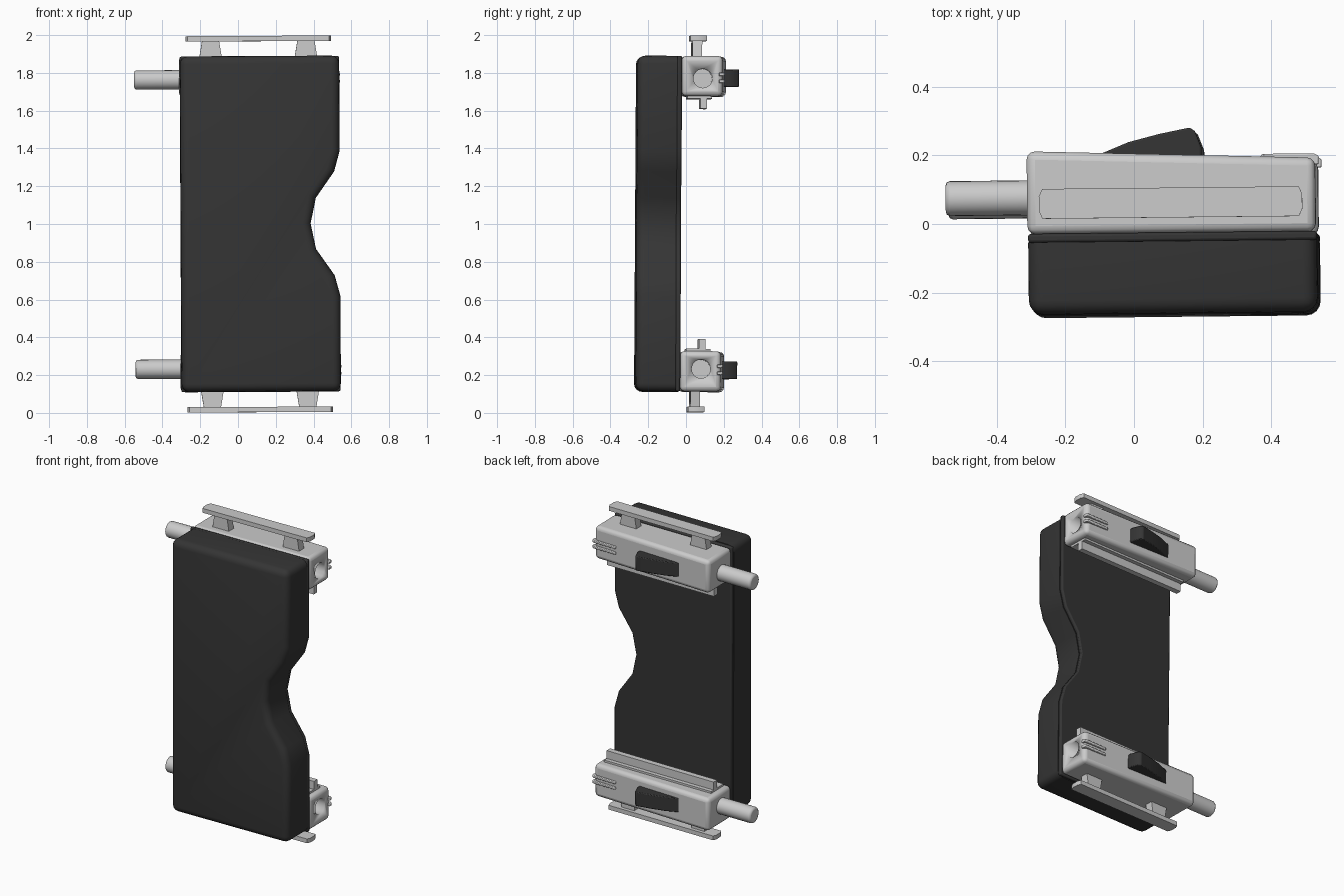
import bpy, bmesh, math
from mathutils import Matrix, Vector

if "Cube" in bpy.data.objects:
    bpy.data.objects.remove(bpy.data.objects["Cube"])

# the whole model leans very slightly
PIVOT = Vector((0.1, 0, 1))
TILT = (Matrix.Translation(PIVOT)
        @ Matrix.Rotation(math.radians(0.6), 4, 'Z')
        @ Matrix.Rotation(math.radians(-0.3), 4, 'Y')
        @ Matrix.Rotation(math.radians(-0.35), 4, 'X')
        @ Matrix.Translation(-PIVOT))

dark = bpy.data.materials.new("dark_grey")
dark.diffuse_color = (0.035, 0.035, 0.035, 1)
dark.use_nodes = True
dark.node_tree.nodes["Principled BSDF"].inputs["Base Color"].default_value = dark.diffuse_color


def finish(name, bm, mat=None, bevel=0.0, cutter=None, segments=2):
    bmesh.ops.recalc_face_normals(bm, faces=bm.faces)
    mesh = bpy.data.meshes.new(name)
    bm.to_mesh(mesh)
    bm.free()
    ob = bpy.data.objects.new(name, mesh)
    bpy.context.collection.objects.link(ob)
    ob.matrix_world = TILT
    if mat:
        mesh.materials.append(mat)
    if bevel:
        m = ob.modifiers.new("bevel", 'BEVEL')
        m.width, m.segments = bevel, segments
        m.limit_method, m.angle_limit = 'ANGLE', math.radians(40)
    if cutter:
        m = ob.modifiers.new("hole", 'BOOLEAN')
        m.operation, m.object, m.solver = 'DIFFERENCE', cutter, 'EXACT'
    bpy.ops.object.select_all(action='DESELECT')
    ob.select_set(True)
    bpy.context.view_layer.objects.active = ob
    bpy.ops.object.shade_smooth_by_angle(angle=math.radians(40))
    return ob


def prism(pts, lo, hi, axis):
    """Extrude a 2D outline: axis 'y' takes (x, z), axis 'z' takes (x, y)."""
    bm = bmesh.new()
    place = (lambda p, t: (p[0], t, p[1])) if axis == 'y' else (lambda p, t: (p[0], p[1], t))
    a = [bm.verts.new(place(p, lo)) for p in pts]
    b = [bm.verts.new(place(p, hi)) for p in pts]
    n = len(pts)
    bm.faces.new(a)
    bm.faces.new(b[::-1])
    for i in range(n):
        bm.faces.new((a[i], b[i], b[(i + 1) % n], a[(i + 1) % n]))
    return bm


def rect(x0, x1, y0, y1):
    return [(x0, y0), (x1, y0), (x1, y1), (x0, y1)]


def x_cylinder(x0, x1, y, z, r, sides=24):
    bm = bmesh.new()
    mat = Matrix.Translation(((x0 + x1) / 2, y, z)) @ Matrix.Rotation(math.pi / 2, 4, 'Y')
    bmesh.ops.create_cone(bm, cap_ends=True, segments=sides, radius1=r, radius2=r,
                          depth=x1 - x0, matrix=mat)
    return bm


# main panel: slab with a grip notch on the right edge
half = [(0.538, 0.888), (0.538, 0.385), (0.508, 0.275), (0.41, 0.135)]
outline = ([(-0.305, 1.888)] + [(x, 1 + z) for x, z in half] + [(0.382, 1.0)]
           + [(x, 1 - z) for x, z in reversed(half)] + [(-0.305, 0.112)])
bm = prism(outline, -0.266, -0.055, 'y')
bm.normal_update()
bmesh.ops.recalc_face_normals(bm, faces=bm.faces)
round_edges = []
for e in bm.edges:
    v, w = e.verts
    front = v.co.y < -0.2 and w.co.y < -0.2
    corner = v.co.x == w.co.x and v.co.z == w.co.z and abs(v.co.z - 1) > 0.8
    if front or corner:
        round_edges.append(e)
bmesh.ops.bevel(bm, geom=round_edges, offset=0.042, segments=4, profile=0.5, affect='EDGES')
finish("front_panel", bm, dark)

# thin back plate behind the seam
finish("back_plate", prism(outline, -0.056, -0.030, 'y'), dark, 0.008)

# one clamp at the top, mirrored at the bottom
for side, s in (("upper", 1), ("lower", -1)):
    def Z(d):
        return 1 + s * d

    # tapered housing with a socket in its right end
    bore = finish(side + "_socket_cutter", x_cylinder(0.30, 0.70, 0.08, Z(0.769), 0.05))
    bore.hide_render = True
    bore.hide_viewport = True
    body = [(-0.307, -0.031), (0.535, -0.031), (0.535, 0.184), (-0.307, 0.211)]
    finish(side + "_housing", prism(body, Z(0.675), Z(0.888), 'z'), None, 0.024, bore, 3)

    # rod out of the left end
    finish(side + "_rod", x_cylinder(-0.545, -0.28, 0.076, Z(0.766), 0.051), None, 0.012)

    # outer rail on two tapered feet
    rail = [(-0.262, 0.013), (0.487, 0.013), (0.497, 0.035), (0.497, 0.078),
            (0.487, 0.1), (-0.262, 0.1), (-0.272, 0.078), (-0.272, 0.035)]
    finish(side + "_rail", prism(rail, Z(0.968), Z(0.996), 'z'))
    for i, cx in enumerate((-0.14, 0.365)):
        foot = [(cx - 0.06, Z(0.88)), (cx + 0.06, Z(0.88)),
                (cx + 0.045, Z(0.972)), (cx - 0.045, Z(0.972))]
        finish(f"{side}_rail_foot_{i + 1}", prism(foot, 0.025, 0.077, 'y'))

    # inner base strip and fin
    finish(side + "_fin_base", prism(rect(-0.27, 0.50, 0.0, 0.13), Z(0.662), Z(0.69), 'z'))
    finish(side + "_fin", prism(rect(-0.27, 0.50, 0.068, 0.104), Z(0.61), Z(0.68), 'z'))

    # wedge-shaped lever on the back
    lever = [(-0.12, 0.19), (-0.01, 0.235), (0.08, 0.258), (0.17, 0.276),
             (0.185, 0.265), (0.203, 0.218), (0.203, 0.17), (-0.12, 0.17)]
    finish(side + "_lever", prism(lever, Z(0.727), Z(0.82), 'z'), dark, 0.005)

    # pair of prongs beside the socket
    for i, d in enumerate((0.745, 0.782)):
        prong = [(0.36, 0.165), (0.545, 0.165), (0.545, 0.19), (0.53, 0.197), (0.38, 0.197)]
        finish(f"{side}_prong_{i + 1}", prism(prong, Z(d), Z(d + 0.018), 'z'), None, 0.004)
